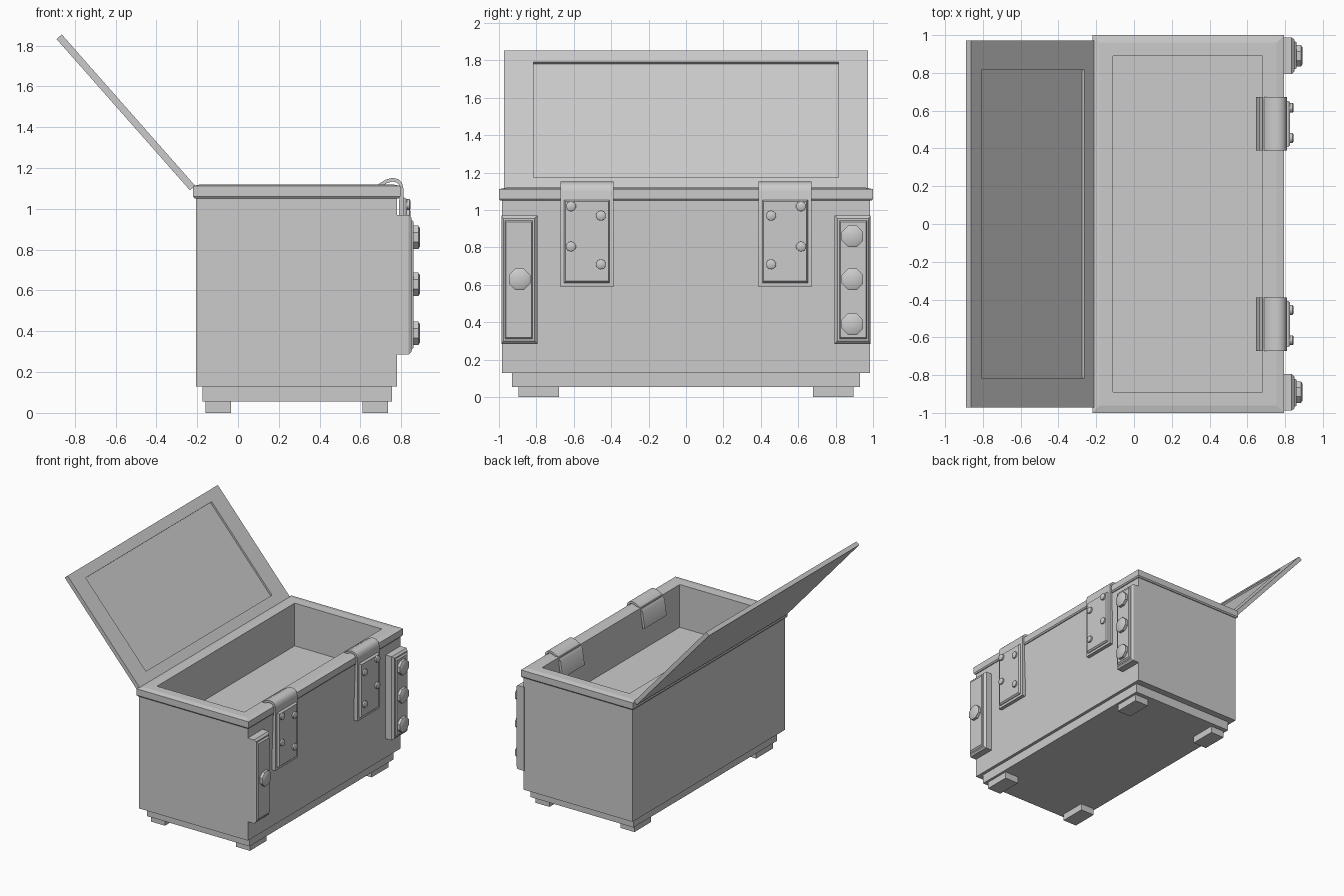
import bpy, bmesh, math
from mathutils import Matrix

if "Cube" in bpy.data.objects:
    bpy.data.objects.remove(bpy.data.objects["Cube"])


def finish(name, bm, smooth=None):
    bmesh.ops.recalc_face_normals(bm, faces=bm.faces)
    me = bpy.data.meshes.new(name)
    bm.to_mesh(me)
    bm.free()
    ob = bpy.data.objects.new(name, me)
    bpy.context.collection.objects.link(ob)
    if smooth:
        bpy.ops.object.select_all(action='DESELECT')
        bpy.context.view_layer.objects.active = ob
        ob.select_set(True)
        bpy.ops.object.shade_smooth_by_angle(angle=math.radians(smooth))
    return ob


def stack(name, levels, matrix=None):
    """Loft rectangles (x0, x1, y0, y1, z), capping both ends."""
    bm = bmesh.new()
    loops = [[bm.verts.new(p) for p in ((a, c, z), (b, c, z), (b, d, z), (a, d, z))]
             for a, b, c, d, z in levels]
    for lo, hi in zip(loops, loops[1:]):
        for i in range(4):
            j = (i + 1) % 4
            bm.faces.new((lo[i], lo[j], hi[j], hi[i]))
    bm.faces.new(loops[0])
    bm.faces.new(loops[-1])
    if matrix:
        bm.transform(matrix)
    return finish(name, bm)


# local z -> world +x, local x -> world y, local y -> world z
FRONT = Matrix(((0, 0, 1, 0), (1, 0, 0, 0), (0, 1, 0, 0), (0, 0, 0, 1)))


def bolt(name, x, y, z, r, h, sides):
    """Headed fastener pointing along +x with a chamfered cap."""
    bm = bmesh.new()
    rings = []
    for rad, t in ((r, -0.01), (r, h * 0.75), (r * 0.8, h)):
        rings.append([bm.verts.new((x + t, y + rad * math.cos(a), z + rad * math.sin(a)))
                      for a in (2 * math.pi * (i + 0.5) / sides for i in range(sides))])
    for lo, hi in zip(rings, rings[1:]):
        for i in range(sides):
            j = (i + 1) % sides
            bm.faces.new((lo[i], lo[j], hi[j], hi[i]))
    bm.faces.new(rings[0])
    bm.faces.new(rings[-1])
    finish(name, bm, 40)


# Body with stepped plinth, rim and open interior
def ring(x0, x1, y, z):
    return (x0, x1, -y, y, z)


stack("chest_body", [
    ring(-0.175, 0.755, 0.93, 0.055), ring(-0.175, 0.755, 0.93, 0.13),
    ring(-0.205, 0.78, 0.985, 0.13), ring(-0.205, 0.78, 0.985, 1.05),
    ring(-0.212, 0.787, 0.992, 1.05), ring(-0.22, 0.795, 1.0, 1.06),
    ring(-0.22, 0.795, 1.0, 1.112), ring(-0.18, 0.755, 0.96, 1.12),
    ring(-0.11, 0.68, 0.89, 1.12), ring(-0.11, 0.68, 0.89, 0.77)])

# Feet
for sx, (x0, x1) in (("back", (-0.16, -0.035)), ("front", (0.61, 0.735))):
    for sy, (y0, y1) in (("left", (-0.895, -0.68)), ("right", (0.68, 0.895))):
        stack(f"foot_{sx}_{sy}", [(x0, x1, y0, y1, 0), (x0, x1, y0, y1, 0.058)])

# Open lid with recessed inner panel (local x runs up the slope, z is the inner normal)
s, c = math.sin(math.radians(48.6)), math.cos(math.radians(48.6))
lid = Matrix(((-c, 0, s, -0.21), (0, 1, 0, 0), (s, 0, c, 1.113), (0, 0, 0, 1)))
stack("lid", [(0, 0.988, -0.972, 0.972, -0.034), (0, 0.988, -0.972, 0.972, 0),
              (0.08, 0.905, -0.815, 0.815, 0), (0.08, 0.905, -0.815, 0.815, -0.015)], lid)

# Corner brackets with raised panels and bolts
for side, sg, heights in (("left", -1, (0.63,)), ("right", 1, (0.39, 0.63, 0.86))):
    def b(y0, y1, z0, z1, x):
        lo, hi = sorted((sg * y0, sg * y1))
        return (lo, hi, z0, z1, x)
    stack(f"corner_bracket_{side}", [
        b(0.795, 0.987, 0.285, 0.97, 0.775), b(0.795, 0.987, 0.285, 0.97, 0.835),
        b(0.81, 0.977, 0.30, 0.955, 0.85), b(0.82, 0.967, 0.31, 0.945, 0.85),
        b(0.825, 0.962, 0.32, 0.935, 0.861)], FRONT)
    for i, z in enumerate(heights):
        bolt(f"bracket_bolt_{side}_{i}", 0.861, sg * 0.89, z, 0.062, 0.03, 8)

# Clasp straps hooked over the rim, each with a plate and rivets
outer = [(0.81, 0.59), (0.81, 1.10), (0.803, 1.128), (0.785, 1.145), (0.757, 1.152),
         (0.725, 1.143), (0.69, 1.122), (0.665, 1.09), (0.645, 0.96)]
inner = [(0.665, 0.955), (0.682, 1.085), (0.702, 1.108), (0.73, 1.126), (0.757, 1.134),
         (0.777, 1.129), (0.788, 1.118), (0.792, 1.10), (0.775, 0.59)]
for side, sg in (("left", -1), ("right", 1)):
    bm = bmesh.new()
    face = bm.faces.new([bm.verts.new((x, sg * 0.53 - 0.142, z)) for x, z in outer + inner])
    ext = bmesh.ops.extrude_face_region(bm, geom=[face], use_keep_orig=True)
    bmesh.ops.translate(bm, vec=(0, 0.284, 0),
                        verts=[v for v in ext["geom"] if isinstance(v, bmesh.types.BMVert)])
    finish(f"clasp_strap_{side}", bm, 35)
    y = sg * 0.53
    stack(f"clasp_plate_{side}", [
        (y - 0.122, y + 0.122, 0.61, 1.055, 0.805),
        (y - 0.122, y + 0.122, 0.61, 1.055, 0.815),
        (y - 0.115, y + 0.115, 0.62, 1.047, 0.827)], FRONT)
    for i, (ry, rz) in enumerate(((0.615, 1.02), (0.455, 0.97), (0.615, 0.805), (0.455, 0.71))):
        bolt(f"clasp_rivet_{side}_{i}", 0.827, sg * ry, rz, 0.027, 0.017, 10)
